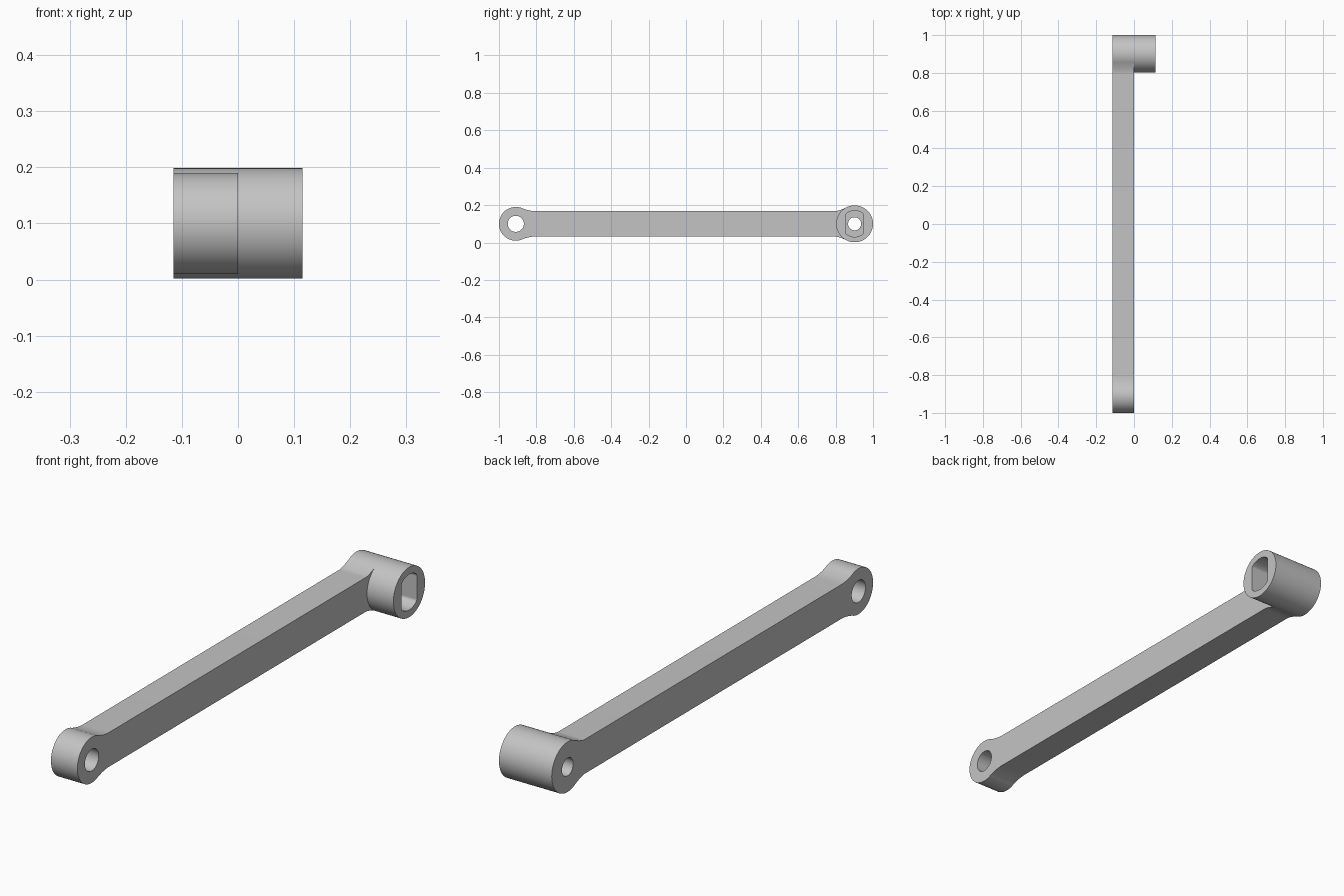
import bpy, bmesh
from math import cos, sin, pi, radians

cube = bpy.data.objects.get("Cube")
if cube:
    bpy.data.objects.remove(cube, do_unlink=True)

HALF = 0.115        # half width of the hub along x
MID = 0.1           # height of the centre line
ARM = 0.0675        # half height of the bar
BOSS_Y, BOSS_R = -0.91, 0.09
HUB_Y, HUB_R = 0.9015, 0.0985

steel = bpy.data.materials.new("grey steel")
steel.use_nodes = True
grey = (0.55, 0.55, 0.55, 1)
steel.diffuse_color = grey
steel.node_tree.nodes["Principled BSDF"].inputs["Base Color"].default_value = grey


def extrude_x(name, outline, x0, x1):
    """Extrude a closed (y, z) outline from x0 to x1."""
    bm = bmesh.new()
    face = bm.faces.new([bm.verts.new((x0, y, z + MID)) for y, z in outline])
    grown = bmesh.ops.extrude_face_region(bm, geom=[face])["geom"]
    verts = [v for v in grown if isinstance(v, bmesh.types.BMVert)]
    bmesh.ops.translate(bm, verts=verts, vec=(x1 - x0, 0, 0))
    bmesh.ops.recalc_face_normals(bm, faces=bm.faces)
    mesh = bpy.data.meshes.new(name)
    bm.to_mesh(mesh)
    bm.free()
    mesh.materials.append(steel)
    obj = bpy.data.objects.new(name, mesh)
    bpy.context.collection.objects.link(obj)
    return obj


def circle(y, r, n=96, flat=1):
    """Circle outline, optionally clipped by two upright flats."""
    ring = [(r * cos(2 * pi * i / n), r * sin(2 * pi * i / n)) for i in range(n)]
    return [(y + max(-flat, min(flat, a)), b) for a, b in ring]


def flare(y, r, side, angle, reach, steps=10):
    """Concave blend from a round end into the bar's upper edge."""
    t = radians(angle)
    r -= 0.0003
    start = (r * cos(t), r * sin(t))
    bend = ((r - ARM * sin(t)) / cos(t), ARM)
    end = (reach, ARM)
    points = []
    for i in range(steps + 1):
        s = i / steps
        a, b = ((1 - s) ** 2 * p + 2 * s * (1 - s) * q + s * s * e
                for p, q, e in zip(start, bend, end))
        points.append((y + side * a, b))
    return points


def combine(target, other, operation):
    mod = target.modifiers.new(operation.title(), "BOOLEAN")
    mod.operation = operation
    mod.solver = "EXACT"
    mod.object = other
    bpy.context.view_layer.objects.active = target
    bpy.ops.object.modifier_apply(modifier=mod.name)
    bpy.data.objects.remove(other, do_unlink=True)


# Bar with flared ends, lower edge mirrored from the upper one
upper = flare(BOSS_Y, BOSS_R, 1, 68, 0.11) + flare(HUB_Y, HUB_R, -1, 64, 0.108)[::-1]
arm = extrude_x("crank_arm", upper + [(y, -z) for y, z in reversed(upper)], -HALF, 0)

# Round boss at one end and long hub at the other
combine(arm, extrude_x("pedal_boss", circle(BOSS_Y, BOSS_R), -HALF, 0), "UNION")
combine(arm, extrude_x("axle_hub", circle(HUB_Y, HUB_R), -HALF, HALF), "UNION")

# Through holes, and the flat-sided socket in the hub
combine(arm, extrude_x("boss_hole", circle(BOSS_Y, 0.043, 48), -1, 1), "DIFFERENCE")
combine(arm, extrude_x("hub_hole", circle(HUB_Y, 0.035, 48), -1, 1), "DIFFERENCE")
combine(arm, extrude_x("hub_socket", circle(HUB_Y, 0.07, 64, 0.047), 0, 1), "DIFFERENCE")

bpy.ops.object.select_all(action="DESELECT")
arm.select_set(True)
bpy.context.view_layer.objects.active = arm
bpy.ops.object.shade_smooth_by_angle(angle=radians(30))
